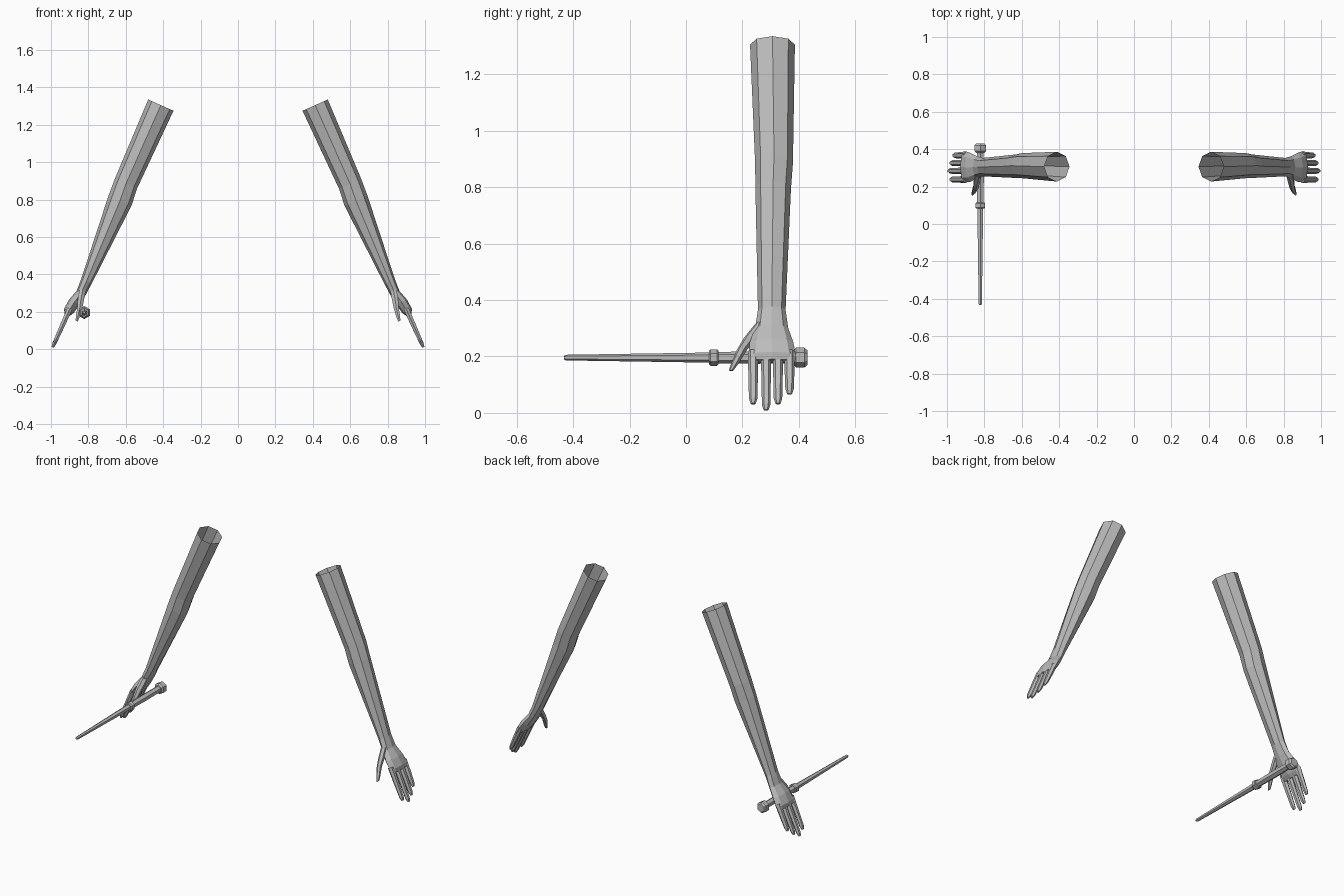
import bpy, bmesh, math
from mathutils import Vector

if "Cube" in bpy.data.objects:
    bpy.data.objects.remove(bpy.data.objects["Cube"])

grey = bpy.data.materials.new("plain grey")
grey.diffuse_color = (0.5, 0.5, 0.5, 1)
grey.use_nodes = True
grey.node_tree.nodes["Principled BSDF"].inputs["Base Color"].default_value = grey.diffuse_color

# Arm frame: AXIS runs shoulder to fingertip, OUT points to the back of the hand
ORIGIN = Vector((0.4125, 0, 1.305))
AXIS = Vector((0.408, 0, -0.913))
OUT = Vector((0.913, 0, 0.408))


def arm_ring(t, y0, y1, u0, u1, n=8, turn=0.0):
    """Oval ring across the arm at distance t, between y and outward limits."""
    pts = []
    for i in range(n):
        a = 2 * math.pi * i / n + turn
        y = (y0 + y1) / 2 + (y1 - y0) / 2 * math.cos(a)
        u = (u0 + u1) / 2 + (u1 - u0) / 2 * math.sin(a)
        pts.append(ORIGIN + AXIS * t + OUT * u + Vector((0, y, 0)))
    return pts


def loft(bm, rings, cap_start=True, cap_end=True):
    """Skin a list of equal-sized rings."""
    vs = [[bm.verts.new(p) for p in r] for r in rings]
    n = len(vs[0])
    faces = []
    for a, b in zip(vs, vs[1:]):
        for i in range(n):
            j = (i + 1) % n
            faces.append(bm.faces.new((a[i], a[j], b[j], b[i])))
    if cap_start:
        faces.append(bm.faces.new(vs[0][::-1]))
    if cap_end:
        faces.append(bm.faces.new(vs[-1]))
    bmesh.ops.recalc_face_normals(bm, faces=faces)


def finish(name, bm, mirror=False):
    if mirror:
        bmesh.ops.scale(bm, vec=(-1, 1, 1), verts=bm.verts)
        bmesh.ops.reverse_faces(bm, faces=bm.faces)
    me = bpy.data.meshes.new(name)
    bm.to_mesh(me)
    bm.free()
    me.materials.append(grey)
    ob = bpy.data.objects.new(name, me)
    bpy.context.collection.objects.link(ob)
    return ob


def build_arm(side, mirror):
    # Sleeve-like arm, open at the shoulder, flowing into the palm
    bm = bmesh.new()
    loft(bm, [arm_ring(*r) for r in (
        (0.000, 0.227, 0.386, -0.074, 0.074),
        (0.460, 0.245, 0.379, -0.066, 0.064),
        (0.555, 0.246, 0.372, -0.076, 0.058),
        (1.020, 0.255, 0.353, -0.052, 0.010),
        (1.090, 0.245, 0.362, -0.047, 0.006),
        (1.150, 0.226, 0.380, -0.040, 0.024),
        (1.205, 0.222, 0.390, -0.028, 0.028),
        (1.228, 0.226, 0.387, -0.015, 0.016))], cap_start=False)
    finish(side + "_arm", bm, mirror)

    # Four straight fingers
    bm = bmesh.new()
    for y, tip in ((0.238, 1.394), (0.284, 1.418), (0.326, 1.394), (0.367, 1.356)):
        rings = []
        for t, ry, ru in ((1.19, 0.019, 0.017), (1.28, 0.017, 0.015),
                          (tip - 0.02, 0.015, 0.012), (tip, 0.009, 0.007)):
            rings.append(arm_ring(t, y - ry, y + ry, -ru, ru, 6))
        loft(bm, rings)
    finish(side + "_fingers", bm, mirror)

    # Thumb reaching forward and towards the palm side
    bm = bmesh.new()
    rings = []
    for t, y, u, ry, ru in ((1.075, 0.266, -0.022, 0.022, 0.020),
                            (1.125, 0.228, -0.034, 0.024, 0.020),
                            (1.165, 0.198, -0.046, 0.018, 0.016),
                            (1.215, 0.172, -0.056, 0.013, 0.012),
                            (1.238, 0.160, -0.060, 0.008, 0.007)):
        rings.append(arm_ring(t, y - ry, y + ry, u - ru, u + ru, 6))
    loft(bm, rings)
    finish(side + "_thumb", bm, mirror)


build_arm("left", False)
build_arm("right", True)


# Wand held across one palm, six-sided parts along y
def wand_part(name, profile):
    bm = bmesh.new()
    rings = []
    for y, r in profile:
        rings.append([Vector((-0.822 + r * math.sin(k * math.pi / 3), y,
                              0.196 + r * math.cos(k * math.pi / 3)))
                      for k in range(6)])
    loft(bm, rings)
    finish(name, bm)


wand_part("wand_shaft", ((-0.432, 0.007), (-0.425, 0.010), (0.085, 0.018)))
wand_part("wand_collar", ((0.082, 0.024), (0.087, 0.029), (0.110, 0.029), (0.115, 0.024)))
wand_part("wand_handle", ((0.110, 0.020), (0.250, 0.022), (0.390, 0.020)))
wand_part("wand_pommel", ((0.380, 0.025), (0.390, 0.035), (0.420, 0.035), (0.430, 0.026)))
